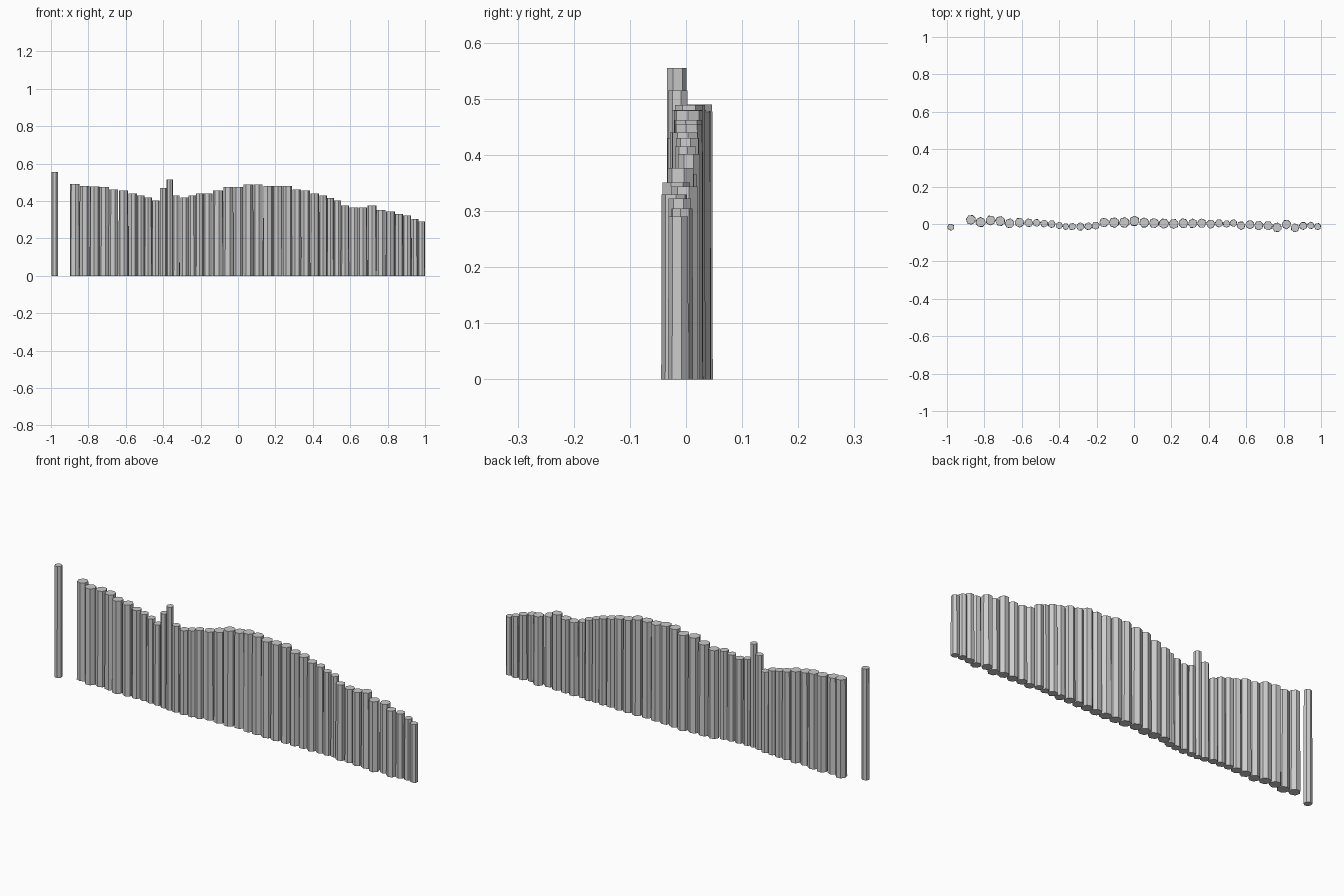
import bpy, bmesh, random
from math import cos, sin, tau

random.seed(4)

# Layout of the stakes from left to right: position, depth offset and height
XS = [-.98, -.872, -.82, -.767, -.715, -.665, -.612, -.563, -.52, -.48, -.44, -.40, -.365, -.33,
      -.287, -.245, -.205, -.16, -.107, -.052, .002, .055, .107, .16, .212, .264, .314, .362, .41,
      .455, .495, .532, .572, .62, .667, .716, .765, .815, .861, .905, .945, .981]
YS = [-.017, .023, .01, .019, .016, .003, .008, .006, .006, .003, 0, -.008, -.014, -.014,
      -.014, -.012, -.008, .008, .008, .008, .015, .008, .005, .003, 0, .004, .003, .004, 0,
      .004, 0, .005, -.008, -.003, -.008, -.009, -.018, -.002, -.02, -.01, -.008, -.014]
HS = [.555, .49, .48, .478, .475, .462, .455, .44, .43, .42, .402, .47, .515, .43,
      .42, .43, .44, .44, .455, .475, .476, .489, .489, .48, .48, .479, .462, .455, .44,
      .43, .415, .402, .377, .366, .366, .377, .351, .344, .33, .322, .305, .29]


def stake(name, x, y, height, radius, sides=7):
    """Slightly irregular, slightly tapered log with flat ends."""
    bm = bmesh.new()
    turn = random.uniform(0, tau)
    rings = []
    wobble = [random.uniform(.96, 1.05) for _ in range(sides)]
    for z, scale in ((0, 1.0), (height, .96)):
        ring = []
        for k in range(sides):
            a = turn + tau * k / sides
            r = radius * wobble[k] * scale
            ring.append(bm.verts.new((x + r * cos(a), y + r * sin(a), z)))
        rings.append(ring)
    low, top = rings
    bm.faces.new(low[::-1])
    bm.faces.new(top)
    for k in range(sides):
        n = (k + 1) % sides
        bm.faces.new((low[k], low[n], top[n], top[k]))
    mesh = bpy.data.meshes.new(name)
    bm.to_mesh(mesh)
    bm.free()
    obj = bpy.data.objects.new(name, mesh)
    bpy.context.collection.objects.link(obj)


# Lone gate post at the left end, then the continuous palisade
stake("gate_post", XS[0], YS[0], HS[0], .019)
for i in range(1, len(XS)):
    gaps = [XS[i] - XS[i - 1]] if i > 1 else []
    if i + 1 < len(XS):
        gaps.append(XS[i + 1] - XS[i])
    stake(f"palisade_stake_{i:02d}", XS[i], YS[i], HS[i], .52 * sum(gaps) / len(gaps))
